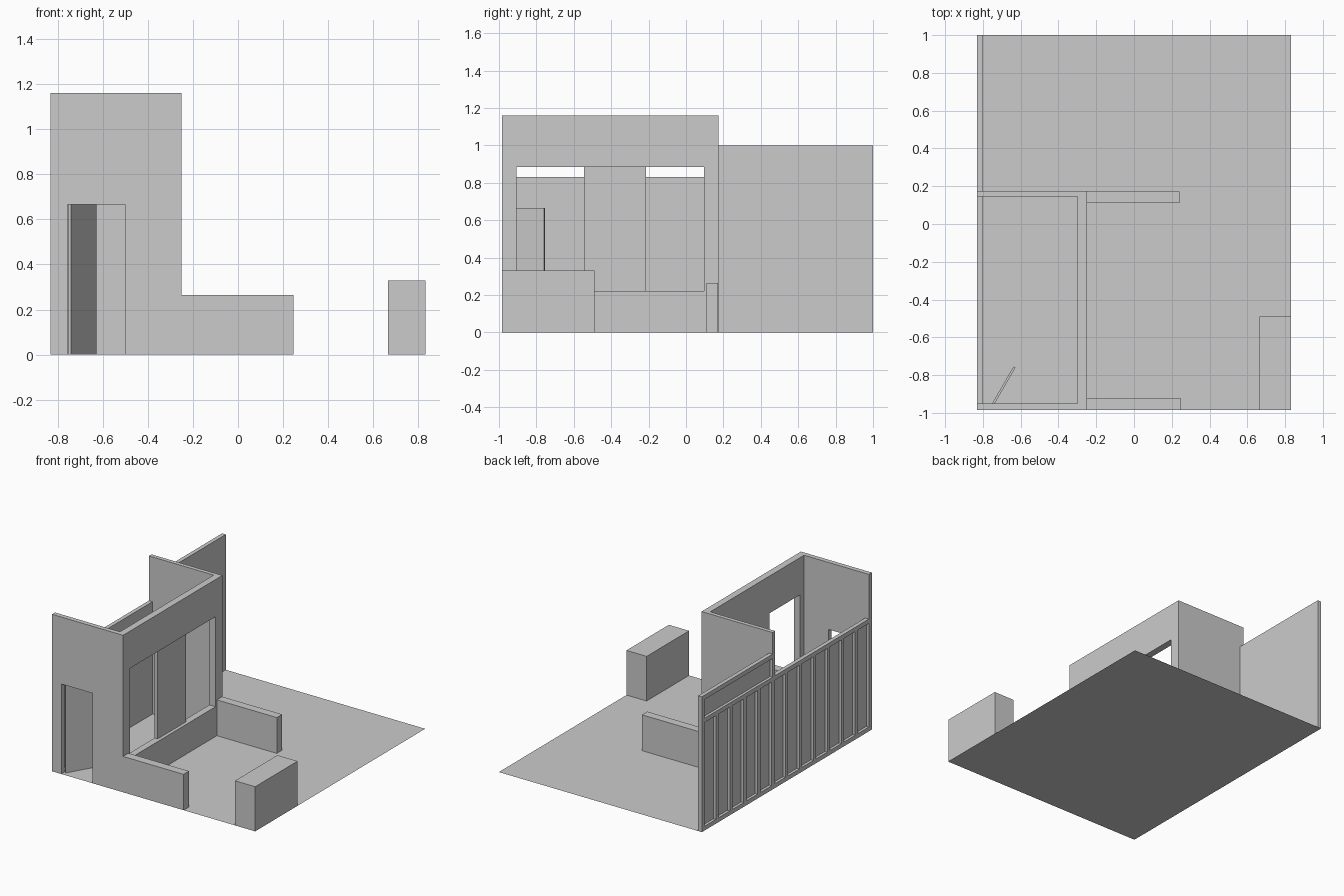
import bpy, bmesh, math
from mathutils import Matrix, Vector

if "Cube" in bpy.data.objects:
    bpy.data.objects.remove(bpy.data.objects["Cube"])

Y0, Y1 = -0.985, 1.0      # plot depth
X0, X1 = -0.83, 0.83      # plot width
RY = 0.175                # rear face of the room
RX = -0.25                # outer face of the window wall


def boxes(name, specs):
    """One object from boxes given as (x0, x1, y0, y1, z0, z1)."""
    bm = bmesh.new()
    for a, b, c, d, e, f in specs:
        m = Matrix.Translation(((a + b) / 2, (c + d) / 2, (e + f) / 2)) @ \
            Matrix.Diagonal((b - a, d - c, f - e, 1))
        bmesh.ops.create_cube(bm, size=1, matrix=m)
    me = bpy.data.meshes.new(name)
    bm.to_mesh(me)
    bm.free()
    ob = bpy.data.objects.new(name, me)
    bpy.context.collection.objects.link(ob)
    return ob


def wall(name, axis, lo, hi, t0, t1, height, hole):
    """Upright wall along 'x' or 'y' with one rectangular hole, extruded to thickness."""
    h0, h1, z0, z1 = hole
    us, zs = [lo, h0, h1, hi], sorted({0, z0, z1, height})
    bm = bmesh.new()

    def pt(u, z):
        return bm.verts.new((u, t0, z) if axis == 'x' else (t0, u, z))
    grid = [[pt(u, z) for z in zs] for u in us]
    for i in range(3):
        for j in range(len(zs) - 1):
            if i == 1 and zs[j] == z0:
                continue
            bm.faces.new((grid[i][j], grid[i + 1][j], grid[i + 1][j + 1], grid[i][j + 1]))
    ext = bmesh.ops.extrude_face_region(bm, geom=bm.faces[:], use_keep_orig=True)
    off = Vector((0, t1 - t0, 0) if axis == 'x' else (t1 - t0, 0, 0))
    bmesh.ops.translate(bm, vec=off, verts=[v for v in ext['geom'] if isinstance(v, bmesh.types.BMVert)])
    bmesh.ops.recalc_face_normals(bm, faces=bm.faces[:])
    me = bpy.data.meshes.new(name)
    bm.to_mesh(me)
    bm.free()
    ob = bpy.data.objects.new(name, me)
    bpy.context.collection.objects.link(ob)


# floor sheet
bpy.ops.mesh.primitive_plane_add(size=1, location=(0, (Y0 + Y1) / 2, 0))
floor = bpy.context.object
floor.name = "floor"
floor.data.transform(Matrix.Diagonal((X1 - X0, Y1 - Y0, 1, 1)))

# room: front wall with doorway, window wall, rear wall
wall("room_front_wall", 'x', X0, -0.30, Y0, -0.95, 1.16, (-0.755, -0.50, 0, 0.665))
wall("room_window_wall", 'y', Y0, RY, RX, -0.30, 1.16, (-0.905, 0.095, 0.22, 0.885))
boxes("room_rear_wall", [(X0, -0.30, 0.145, RY, 0, 1.16)])

# solid panel in the window
boxes("window_panel", [(-0.30, -0.275, -0.545, -0.215, 0.22, 0.885)])

# door leaf standing ajar
door = boxes("door_leaf", [(0, 0.225, 0, 0.012, 0, 0.665)])
door.location = (-0.74, -0.955, 0)
door.rotation_euler.z = math.radians(60)

# low garden walls beside the room
boxes("low_wall_front", [(RX, 0.245, Y0, -0.922, 0, 0.265)])
boxes("low_wall_rear", [(RX, 0.24, 0.11, RY - 0.003, 0, 0.265)])

# free-standing block
boxes("corner_block", [(0.665, X1, Y0, -0.49, 0, 0.33)])

# left boundary wall: inner sheet on an open timber frame
boxes("boundary_sheet", [(-0.81, -0.80, Y0, Y1, 0, 0.83), (-0.81, -0.80, RY, Y1, 0.83, 1.0)])
T, XF = 0.032, -0.81
frame = [(X0, XF, Y0, Y1, 0, T), (X0, XF, Y0, Y1, 0.83 - T, 0.83),
         (X0, XF, RY, Y1, 1.0 - T, 1.0), (X0, XF, Y1 - T, Y1, 0.83, 1.0 - T)]
BAYS = 12
for i in range(BAYS + 1):
    y = Y0 + (Y1 - Y0 - T) * i / BAYS
    frame.append((X0, XF, y, y + T, T, 0.83 - T))
boxes("boundary_frame", frame)
